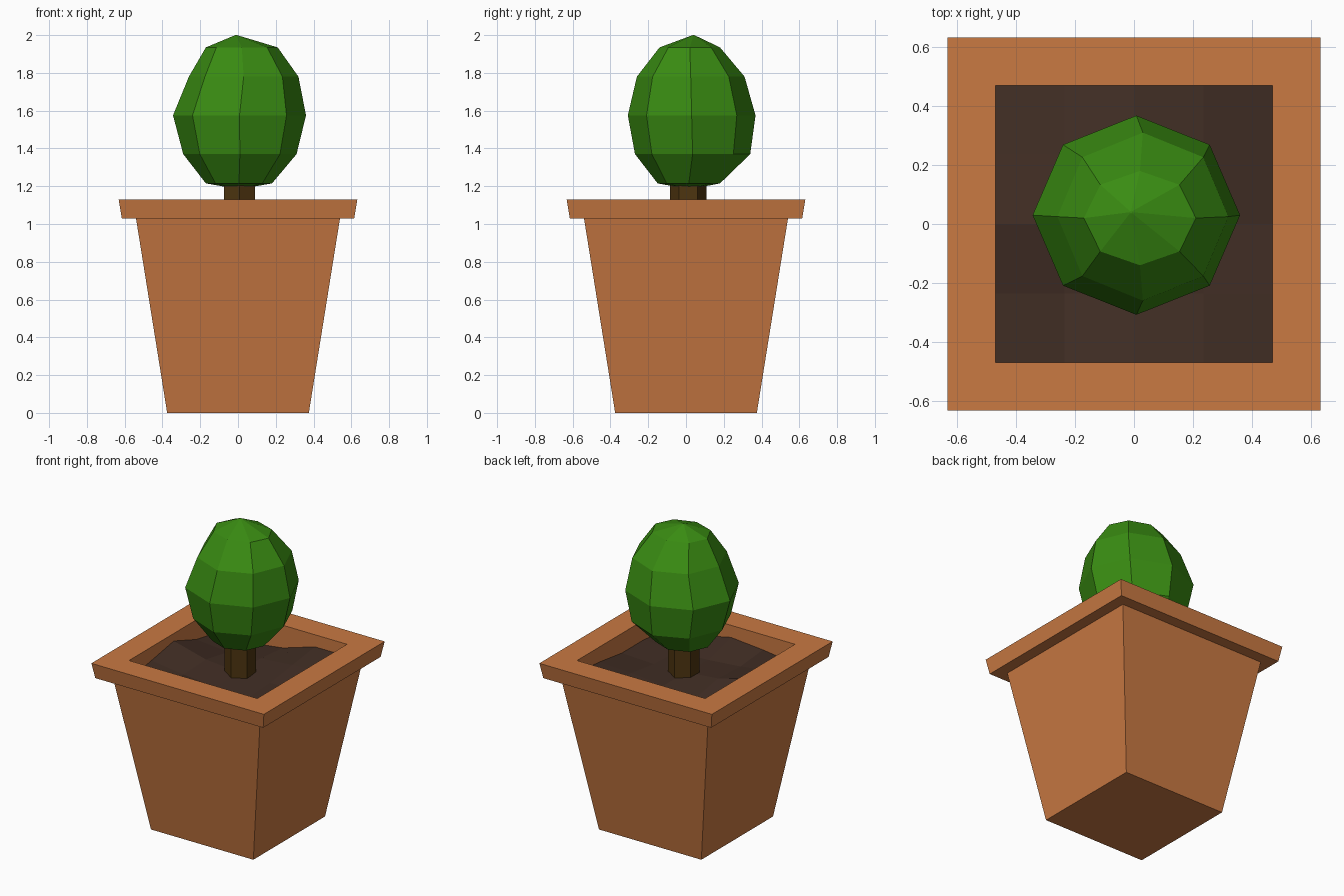
import bpy, math

if "Cube" in bpy.data.objects:
    bpy.data.objects.remove(bpy.data.objects["Cube"])


def material(name, rgb):
    m = bpy.data.materials.new(name)
    m.diffuse_color = (*rgb, 1)
    m.use_nodes = True
    m.node_tree.nodes["Principled BSDF"].inputs["Base Color"].default_value = m.diffuse_color
    return m


def make(name, verts, faces, mat):
    me = bpy.data.meshes.new(name)
    me.from_pydata(verts, [], faces)
    me.materials.append(mat)
    ob = bpy.data.objects.new(name, me)
    bpy.context.collection.objects.link(ob)
    return ob


def loft(name, rings, n, start, mat, cap_bottom=True, cap_top=True):
    """Join n-sided rings given as (z, cx, cy, rx, ry)."""
    verts, faces = [], []
    for z, cx, cy, rx, ry in rings:
        for i in range(n):
            a = start + i * math.tau / n
            verts.append((cx + rx * math.cos(a), cy + ry * math.sin(a), z))
    for k in range(len(rings) - 1):
        for i in range(n):
            j = (i + 1) % n
            faces.append((k * n + i, k * n + j, (k + 1) * n + j, (k + 1) * n + i))
    if cap_bottom:
        faces.append(tuple(reversed(range(n))))
    if cap_top:
        faces.append(tuple(range((len(rings) - 1) * n, len(rings) * n)))
    return make(name, verts, faces, mat)


clay = material("terracotta", (0.585, 0.192, 0.055))
earth = material("soil_brown", (0.053, 0.027, 0.018))
bark = material("bark_brown", (0.075, 0.035, 0.005))
leaf = material("leaf_green", (0.041, 0.26, 0.006))

# Square pot: tapered body, overhanging rim, inner wall down to the soil
profile = [(0, 0.375), (1.03, 0.54), (1.03, 0.615), (1.13, 0.632),
           (1.13, 0.47), (0.93, 0.47)]
s = math.sqrt(2)
loft("pot", [(z, 0, 0, h * s, h * s) for z, h in profile], 4, math.pi / 4,
     clay, cap_top=False)

# Uneven soil, rows run from front to back
heights = [(1.00, 1.03, 1.05, 1.00, 0.97),
           (1.04, 1.01, 0.99, 0.98, 1.00),
           (1.08, 1.02, 1.00, 0.99, 1.00),
           (1.00, 0.98, 1.00, 1.02, 1.03),
           (0.96, 0.95, 0.98, 1.05, 1.05)]
sv = [(-0.47 + 0.235 * i, -0.47 + 0.235 * j, heights[j][i])
      for j in range(5) for i in range(5)]
sf = [(5 * j + i, 5 * j + i + 1, 5 * j + i + 6, 5 * j + i + 5)
      for j in range(4) for i in range(4)]
make("soil", sv, sf, earth)

# Six-sided trunk
loft("trunk", [(0.96, 0.008, 0.012, 0.096, 0.096),
               (1.26, 0.008, 0.012, 0.096, 0.096)], 6, math.pi / 6, bark)

# Eight-sided low-poly foliage ball, slightly irregular
rings = [(1.185, 0.005, 0.02, 0.004, 0.004),
         (1.215, 0.005, 0.015, 0.175, 0.165),
         (1.37, 0.01, 0.035, 0.30, 0.305),
         (1.575, 0.008, 0.03, 0.352, 0.338),
         (1.78, 0.03, 0.025, 0.29, 0.285),
         (1.935, 0.02, 0.02, 0.19, 0.16),
         (2.0, -0.01, 0.04, 0.004, 0.004)]
loft("foliage", rings, 8, 0, leaf)
